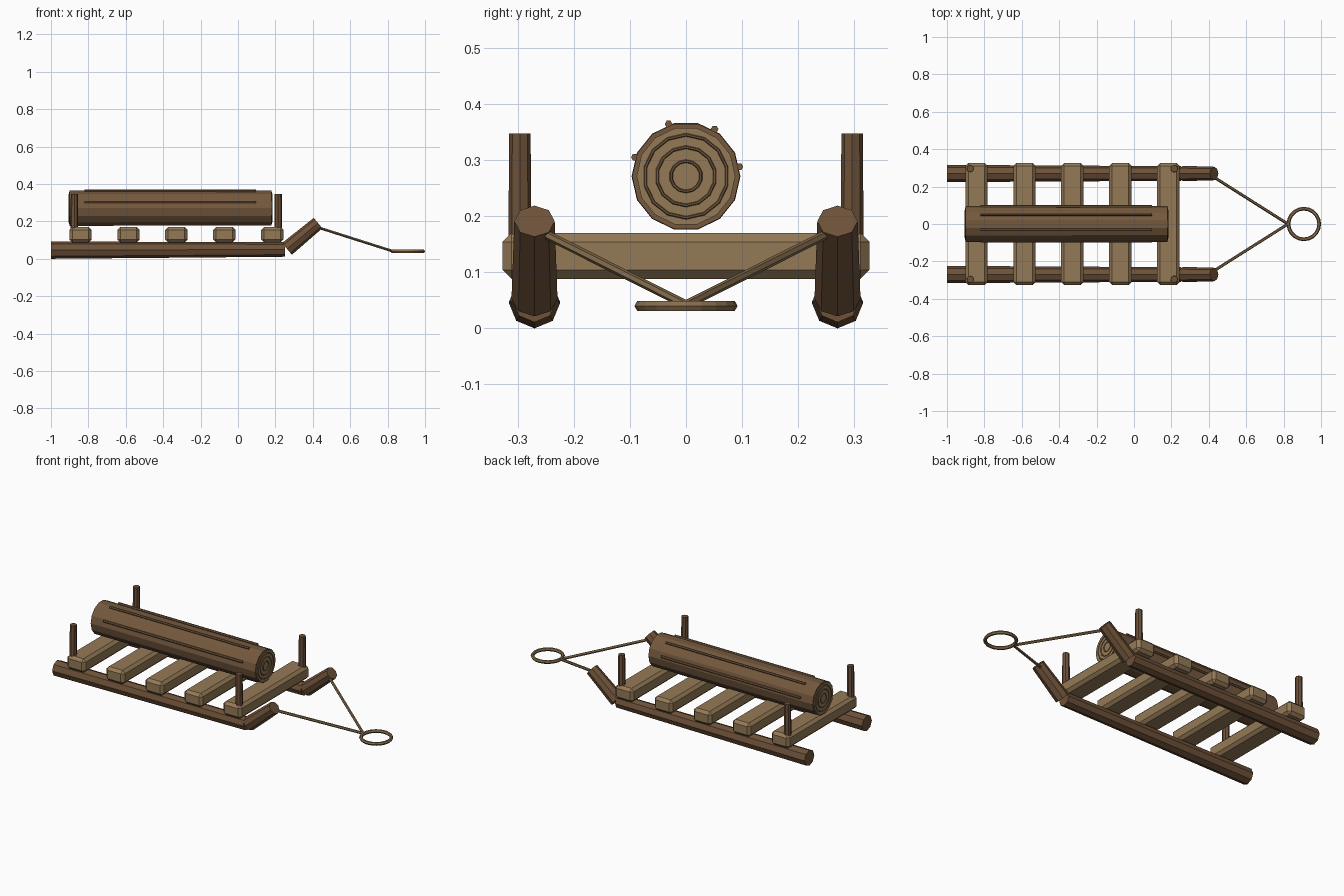
import bpy, math
from mathutils import Vector, Matrix

cube = bpy.data.objects.get("Cube")
if cube:
    bpy.data.objects.remove(cube, do_unlink=True)


def material(name, rgb):
    m = bpy.data.materials.new(name)
    m.use_nodes = True
    m.diffuse_color = (*rgb, 1)
    m.node_tree.nodes["Principled BSDF"].inputs["Base Color"].default_value = (*rgb, 1)
    return m


bark = material("bark brown", (0.175, 0.098, 0.047))
dark = material("dark timber", (0.155, 0.083, 0.04))
plank = material("pale plank", (0.3, 0.195, 0.095))
rope = material("rope tan", (0.24, 0.155, 0.075))


def finish(name, mat):
    ob = bpy.context.object
    ob.name = name
    ob.data.materials.append(mat)
    return ob


def rod(name, a, b, r1, r2, sides, mat, turn=0):
    """Tapered rod from a to b; the first corner points sideways along y."""
    a, b = Vector(a), Vector(b)
    d = (b - a).normalized()
    side = Vector((0, 1, 0))
    side = (side - d * side.dot(d)).normalized()
    basis = Matrix((side, d.cross(side), d)).transposed()
    bpy.ops.mesh.primitive_cone_add(vertices=sides, radius1=r1, radius2=r2, depth=(b - a).length)
    ob = finish(name, mat)
    # the primitive's first corner lies on its own y axis
    spin = Matrix.Rotation(-math.pi / 2 + turn, 3, 'Z')
    ob.matrix_world = Matrix.Translation((a + b) / 2) @ (basis @ spin).to_4x4()
    return ob


def ring(name, centre, major, minor, mat, tilt=0, seg=20):
    bpy.ops.mesh.primitive_torus_add(location=centre, rotation=(0, tilt, 0), major_radius=major,
                                     minor_radius=minor, major_segments=seg, minor_segments=6)
    return finish(name, mat)


# Runners, upturned tips, posts and tow ropes on both sides
for s, label in ((1, "left"), (-1, "right")):
    y = 0.27 * s
    rod(f"runner_{label}", (-1, y, 0.046), (0.25, y, 0.05), 0.046, 0.039, 8, dark)
    rod(f"runner_tip_{label}", (0.262, y, 0.053), (0.428, y, 0.191), 0.041, 0.036, 8, dark)
    for x, end in ((-0.875, "rear"), (0.215, "front")):
        rod(f"post_{end}_{label}", (x, 0.296 * s, 0.12), (x, 0.296 * s, 0.347), 0.021, 0.019, 8, dark)
    rod(f"tow_rope_{label}", (0.42, 0.255 * s, 0.17), (0.823, 0, 0.042), 0.008, 0.008, 6, rope)

# Cross slats with chamfered edges
for i in range(5):
    bpy.ops.mesh.primitive_cube_add(size=1, location=(-0.842 + 0.2565 * i, 0, 0.129))
    slat = finish(f"slat_{i + 1}", plank)
    slat.scale = (0.12, 0.654, 0.082)
    bpy.ops.object.transform_apply(location=False, rotation=False, scale=True)
    bevel = slat.modifiers.new("chamfer", 'BEVEL')
    bevel.width = 0.016
    bevel.segments = 1

# Log with pale cut ends and growth rings
LOG_Z = 0.271
rod("log", (-0.9, 0, LOG_Z), (0.18, 0, LOG_Z), 0.097, 0.096, 14, bark)
for x, out, end in ((-0.9, -1, "rear"), (0.18, 1, "front")):
    rod(f"cut_face_{end}", (x - 0.01 * out, 0, LOG_Z), (x + 0.003 * out, 0, LOG_Z),
        0.088, 0.088, 14, plank)
    for k, radius in enumerate((0.027, 0.052, 0.074)):
        ring(f"growth_ring_{end}_{k + 1}", (x + 0.003 * out, 0, LOG_Z), radius, 0.003,
             bark, math.pi / 2, 14)

# Bark ridges along the log
for k, (y, z) in enumerate(((-0.031, 0.364), (0.051, 0.355), (-0.091, 0.305), (0.095, 0.288))):
    rod(f"bark_ridge_{k + 1}", (-0.82, y, z), (0.095, y, z), 0.007, 0.007, 6, bark)

# Tow ring
ring("tow_ring", (0.908, 0, 0.04), 0.082, 0.01, rope)
